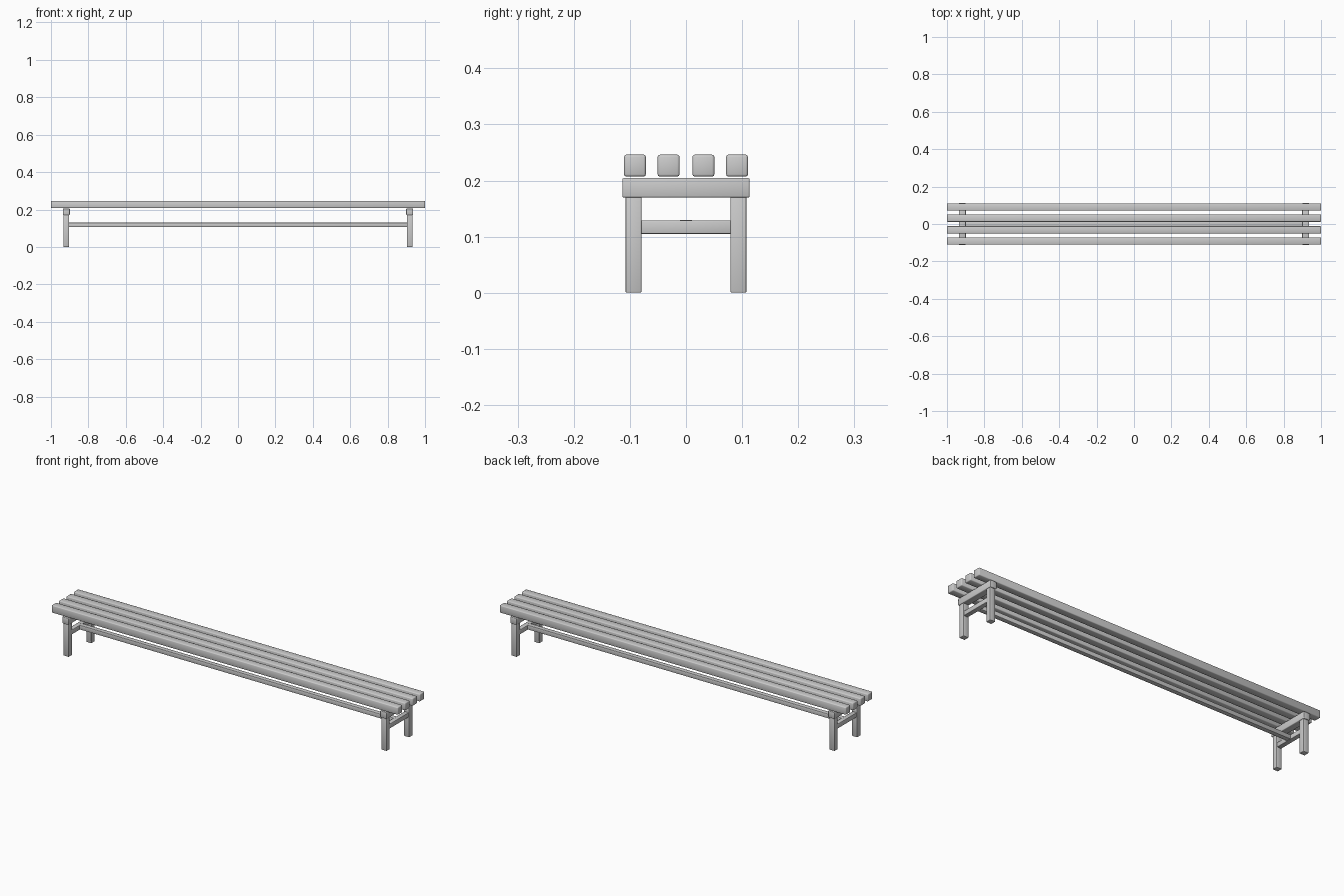
import bpy

if "Cube" in bpy.data.objects:
    bpy.data.objects.remove(bpy.data.objects["Cube"])


def beam(name, center, size, bevel=0.003):
    # softly rounded timber with real dimensions baked into the mesh
    bpy.ops.mesh.primitive_cube_add(size=1, location=center)
    ob = bpy.context.object
    ob.name = name
    ob.scale = size
    bpy.ops.object.transform_apply(location=False, rotation=False, scale=True)
    mod = ob.modifiers.new("soft_edges", 'BEVEL')
    mod.width = bevel
    mod.segments = 2
    bpy.ops.object.shade_smooth()
    return ob


# seat slats
for i, y in enumerate((-0.091, -0.031, 0.031, 0.091)):
    beam(f"seat_slat_{i + 1}", (0, y, 0.2265), (2.0, 0.039, 0.039), 0.004)

# end frames
for side, sx in (("left", -1), ("right", 1)):
    x = sx * 0.918
    beam(f"{side}_top_rail", (x, 0, 0.187), (0.037, 0.227, 0.035))
    beam(f"{side}_side_stretcher", (x, 0, 0.117), (0.024, 0.166, 0.024), 0.002)
    for end, sy in (("front", -1), ("back", 1)):
        beam(f"{side}_{end}_leg", (x, sy * 0.0935, 0.0855), (0.030, 0.028, 0.171), 0.002)

# long stretcher between the end frames
beam("long_stretcher", (0, 0, 0.118), (1.824, 0.024, 0.023), 0.002)
